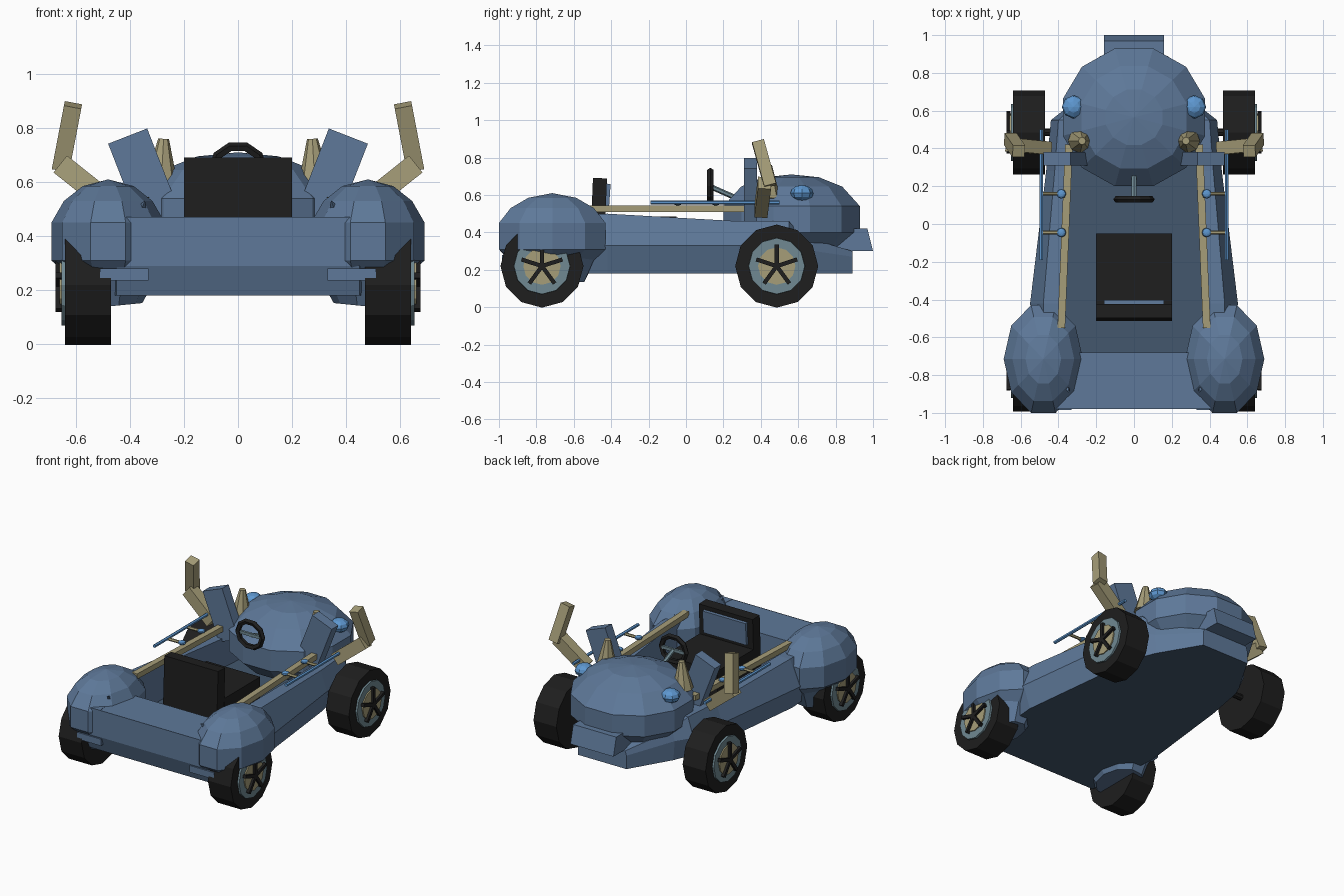
import bpy, bmesh, math
from mathutils import Vector, Matrix

if "Cube" in bpy.data.objects:
    bpy.data.objects.remove(bpy.data.objects["Cube"])


def mat(name, r, g, b):
    m = bpy.data.materials.new(name)
    m.diffuse_color = (r, g, b, 1)
    m.use_nodes = True
    m.node_tree.nodes["Principled BSDF"].inputs["Base Color"].default_value = m.diffuse_color
    return m


BLUE = mat("body_blue", 0.112, 0.19, 0.32)
DARK = mat("floor_dark_blue", 0.056, 0.095, 0.155)
TAN = mat("tan", 0.38, 0.34, 0.19)
BLACK = mat("black", 0.013, 0.013, 0.013)
BRIGHT = mat("bright_blue", 0.11, 0.31, 0.63)
GREY = mat("blue_grey", 0.16, 0.25, 0.29)


def finish(name, bm, m):
    bmesh.ops.recalc_face_normals(bm, faces=bm.faces)
    me = bpy.data.meshes.new(name)
    bm.to_mesh(me)
    bm.free()
    me.materials.append(m)
    ob = bpy.data.objects.new(name, me)
    bpy.context.collection.objects.link(ob)
    return ob


def frame(p, q):
    # matrix at the middle of p-q: local z along p-q, local y close to world y
    p, q = Vector(p), Vector(q)
    z = (q - p).normalized()
    ref = Vector((0, 1, 0)) if abs(z.y) < 0.9 else Vector((0, 0, 1))
    x = ref.cross(z).normalized()
    y = z.cross(x)
    return Matrix.Translation((p + q) / 2) @ Matrix((x, y, z)).transposed().to_4x4(), (q - p).length


def beam(name, p, q, w, d, m):
    M, L = frame(p, q)
    bm = bmesh.new()
    bmesh.ops.create_cube(bm, size=1, matrix=M @ Matrix.Diagonal((w, d, L, 1)))
    return finish(name, bm, m)


def tube(name, p, q, r1, r2, n, m):
    M, L = frame(p, q)
    bm = bmesh.new()
    bmesh.ops.create_cone(bm, cap_ends=True, segments=n, radius1=r1, radius2=r2, depth=L, matrix=M)
    return finish(name, bm, m)


def ball(name, c, r, m, squash=1.0):
    bm = bmesh.new()
    bmesh.ops.create_uvsphere(bm, u_segments=8, v_segments=6, radius=r,
                              matrix=Matrix.Translation(c) @ Matrix.Diagonal((1, 1, squash, 1)))
    return finish(name, bm, m)


def loft(name, rings, m, strips=False):
    bm = bmesh.new()
    vs = [[bm.verts.new(p) for p in ring] for ring in rings]
    n = len(vs[0])
    for a, b in zip(vs, vs[1:]):
        for i in range(n):
            bm.faces.new((a[i], a[(i + 1) % n], b[(i + 1) % n], b[i]))
    for end in (vs[0], vs[-1]):
        if strips:  # mirrored section: cap with level strips
            for i in range(n // 2 - 1):
                bm.faces.new((end[i], end[i + 1], end[n - 2 - i], end[n - 1 - i]))
        else:
            bm.faces.new(end)
    bmesh.ops.remove_doubles(bm, verts=bm.verts, dist=0.0005)
    return finish(name, bm, m)


def dome(name, cx, cy, rx, ry, n, rings, m, tilt=0.0, turn=0.0):
    # rings: (height, scale, share of the sideways tilt)
    out = []
    for z, s, t in rings:
        ring = []
        for i in range(n):
            a = math.tau * (i + turn) / n
            x, y = rx * s * math.cos(a), ry * s * math.sin(a)
            ring.append((cx + x, cy + y, z + tilt * t * x))
        out.append(ring)
    return loft(name, out, m)


# Open tub: y, floor width, waist width, rim width, inner width, waist z, rim z, floor z, bottom y
stations = [
    (-0.98, 0.45, 0.45, 0.43, 0.34, 0.29, 0.47, 0.468, -0.94),
    (-0.68, 0.48, 0.52, 0.46, 0.38, 0.33, 0.47, 0.468, -0.68),
    (-0.675, 0.48, 0.53, 0.47, 0.38, 0.33, 0.49, 0.26, -0.675),
    (-0.42, 0.50, 0.55, 0.48, 0.39, 0.33, 0.50, 0.26, -0.42),
    (0.28, 0.42, 0.465, 0.42, 0.34, 0.33, 0.46, 0.26, 0.28),
    (0.55, 0.37, 0.44, 0.40, 0.32, 0.33, 0.46, 0.26, 0.55),
    (0.62, 0.34, 0.35, 0.33, 0.25, 0.31, 0.38, 0.37, 0.62),
    (0.89, 0.18, 0.18, 0.17, 0.12, 0.27, 0.30, 0.299, 0.89),
]
rings = []
for y, wb, wm, wt, wi, zm, zt, zf, yb in stations:
    half = [(wb, yb, 0.18), (wm, y, zm), (wt, y, zt), (wi, y, zt), (wi, y, zf)]
    rings.append(half + [(-a, b, c) for a, b, c in reversed(half)])
tub = loft("tub", rings, BLUE, strips=True)
tub.data.materials.append(DARK)
for f in tub.data.polygons:  # floor, above and below, is darker
    if abs(f.normal.z) > 0.95 and f.center.z < 0.3:
        f.material_index = 1

# Hood dome and nose bumper
dome("hood", 0, 0.565, 0.39, 0.378, 12,
     [(0.71, 0, 0), (0.695, 0.4, 0), (0.645, 0.74, 0), (0.54, 1, 0), (0.40, 1, 0), (0.30, 0.72, 0)],
     BLUE, turn=0.5)
profile = [(0.68, 0.42), (0.97, 0.42), (1.0, 0.30), (0.72, 0.30)]
loft("nose_bumper", [[(x, y, z) for y, z in profile] for x in (-0.16, 0.16)], BLUE)

# Seat
beam("seat_cushion", (0, -0.43, 0.38), (0, -0.05, 0.38), 0.40, 0.21, BLACK)
beam("seat_back", (0, -0.475, 0.32), (0, -0.46, 0.69), 0.40, 0.075, BLACK)
beam("seat_back_panel", (0, -0.428, 0.51), (0, -0.418, 0.66), 0.32, 0.03, BLUE)

# Steering wheel and column
bm = bmesh.new()
n, k = 10, 5
grid = [[bm.verts.new(((0.092 + 0.018 * math.cos(b)) * math.cos(a), 0.13 + 0.018 * math.sin(b),
                       0.648 + (0.085 + 0.018 * math.cos(b)) * math.sin(a)))
         for b in [math.tau * j / k for j in range(k)]] for a in [math.tau * i / n for i in range(n)]]
for i in range(n):
    for j in range(k):
        bm.faces.new((grid[i][j], grid[(i + 1) % n][j], grid[(i + 1) % n][(j + 1) % k], grid[i][(j + 1) % k]))
finish("steering_wheel", bm, BLACK)
tube("steering_column", (0, 0.13, 0.645), (0, 0.30, 0.57), 0.014, 0.014, 6, GREY)
beam("steering_spoke", (-0.09, 0.135, 0.645), (0.09, 0.135, 0.645), 0.02, 0.015, GREY)

for s, side in ((-1, "left"), (1, "right")):
    # Rear fender over the wheel
    dome(side + "_fender", s * 0.48, -0.715, 0.21, 0.30, 10,
         [(0.61, 0, 0), (0.585, 0.45, 0), (0.53, 0.78, 0), (0.45, 1, 0), (0.31, 1, 0),
          (0.245, 0.78, 0.3), (0.14, 0.6, -0.2)], BLUE, tilt=s * 0.5)
    tube(side + "_fender_spike", (s * 0.365, -0.84, 0.48), (s * 0.345, -0.89, 0.53), 0.03, 0.002, 4, BLUE)
    beam(side + "_bumper_tab", (s * 0.33, -0.95, 0.258), (s * 0.51, -0.95, 0.258), 0.045, 0.07, BLUE)

    # Wheels
    for wy, end in ((0.485, "hood_end"), (-0.77, "seat_end")):
        tag = f"{side}_{end}"

        def at(x):
            return (s * x, wy, 0.22)
        tube(tag + "_tyre", at(0.47), at(0.64), 0.222, 0.222, 12, BLACK)
        tube(tag + "_rim", at(0.60), at(0.652), 0.155, 0.15, 12, GREY)
        tube(tag + "_hub", at(0.60), at(0.66), 0.10, 0.10, 12, TAN)
        tube(tag + "_axle", at(0.35), at(0.48), 0.02, 0.02, 8, BLACK)
        for i in range(5):
            a = math.radians(90 + 72 * i)
            beam(f"{tag}_spoke_{i}", at(0.664),
                 (s * 0.664, wy + 0.115 * math.cos(a), 0.22 + 0.115 * math.sin(a)), 0.022, 0.022, BLACK)

    # Side rail, and outer rod held by two brackets
    beam(side + "_rail", (s * 0.385, -0.55, 0.527), (s * 0.345, 0.42, 0.527), 0.04, 0.036, TAN)
    tube(side + "_rod", (s * 0.49, -0.19, 0.56), (s * 0.49, 0.50, 0.56), 0.011, 0.011, 6, BRIGHT)
    for y in (-0.045, 0.16):
        tube(side + "_rod_bracket", (s * 0.38, y, 0.555), (s * 0.49, y, 0.555), 0.01, 0.01, 6, TAN)
        ball(side + "_rod_knob", (s * 0.385, y, 0.557), 0.026, BRIGHT, 0.5)

    # Bent exhaust, slanted block, cone and lamp around the hood
    beam(side + "_exhaust_lower", (s * 0.46, 0.40, 0.51), (s * 0.655, 0.42, 0.665), 0.08, 0.07, TAN)
    beam(side + "_exhaust_upper", (s * 0.655, 0.45, 0.65), (s * 0.61, 0.385, 0.885), 0.065, 0.065, TAN)
    beam(side + "_slanted_block", (s * 0.287, 0.345, 0.46), (s * 0.408, 0.345, 0.77), 0.155, 0.07, BLUE)
    tube(side + "_cone", (s * 0.285, 0.44, 0.58), (s * 0.275, 0.44, 0.76), 0.065, 0.02, 8, TAN)
    ball(side + "_lamp", (s * 0.32, 0.62, 0.61), 0.062, BRIGHT, 0.7)
